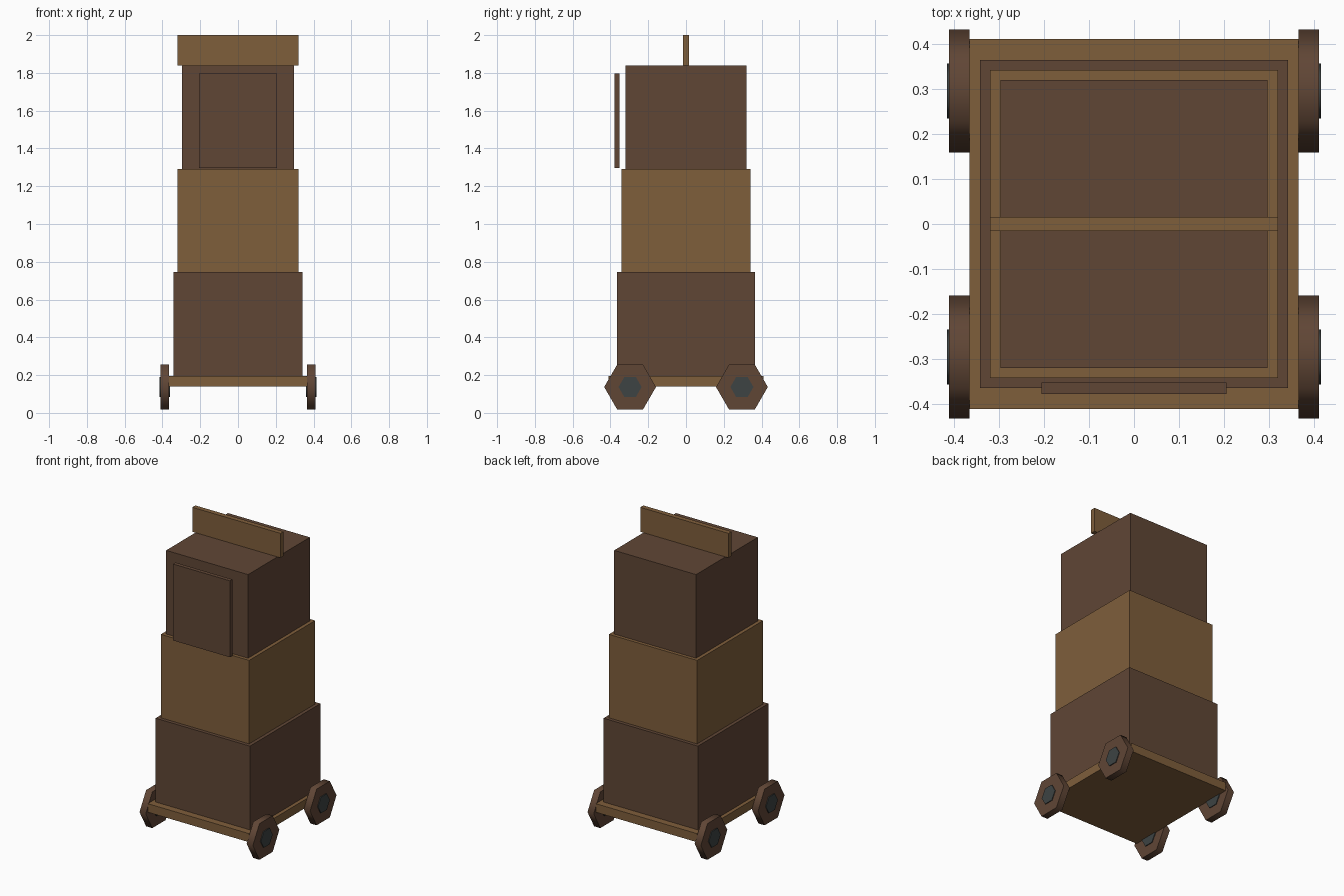
import bpy
import math

cube = bpy.data.objects.get("Cube")
if cube:
    bpy.data.objects.remove(cube, do_unlink=True)


def make_material(name, rgb):
    mat = bpy.data.materials.new(name)
    mat.use_nodes = True
    color = (*rgb, 1.0)
    mat.diffuse_color = color
    for node in mat.node_tree.nodes:
        if node.type == 'BSDF_PRINCIPLED':
            node.inputs["Base Color"].default_value = color
    return mat


dark_wood = make_material("dark wood", (0.117, 0.061, 0.036))
light_wood = make_material("light wood", (0.212, 0.112, 0.044))
iron = make_material("dark iron", (0.047, 0.056, 0.056))


def box(name, half_x, y_range, z_range, mat):
    (y0, y1), (z0, z1) = y_range, z_range
    bpy.ops.mesh.primitive_cube_add(size=1, location=(0, (y0 + y1) / 2, (z0 + z1) / 2))
    obj = bpy.context.object
    obj.name = name
    obj.scale = (half_x * 2, y1 - y0, z1 - z0)
    bpy.ops.object.transform_apply(location=False, rotation=False, scale=True)
    obj.data.materials.append(mat)


def hexagon(name, radius, x_range, side, y, mat):
    # Six-sided disc on a sideways axle, with a corner pointing up
    x0, x1 = x_range
    bpy.ops.mesh.primitive_cylinder_add(
        vertices=6, radius=radius, depth=x1 - x0,
        location=(side * (x0 + x1) / 2, y, AXLE_Z), rotation=(0, math.pi / 2, 0))
    obj = bpy.context.object
    obj.name = name
    bpy.ops.object.transform_apply(location=False, rotation=True, scale=False)
    # Round the tread shading but keep the rims sharp
    bpy.ops.object.shade_smooth_by_angle(angle=math.radians(65))
    obj.data.materials.append(mat)


# Wheeled base and three stacked storeys
box("base_platform", 0.366, (-0.411, 0.411), (0.14, 0.196), light_wood)
box("lower_storey", 0.342, (-0.365, 0.365), (0.196, 0.745), dark_wood)
box("middle_storey", 0.32, (-0.342, 0.342), (0.745, 1.292), light_wood)
box("upper_storey", 0.297, (-0.32, 0.32), (1.292, 1.84), dark_wood)

# Raised front ramp and the plank on the roof
box("front_ramp", 0.206, (-0.378, -0.352), (1.296, 1.797), dark_wood)
box("roof_plank", 0.32, (-0.016, 0.016), (1.84, 2.0), light_wood)

# Wheels with iron hubs
AXLE_Z = 0.137
for side, side_name in ((-1, "right"), (1, "left")):
    for y, end in ((-0.296, "front"), (0.296, "back")):
        hexagon(f"{end}_{side_name}_wheel", 0.137, (0.366, 0.411), side, y, dark_wood)
        hexagon(f"{end}_{side_name}_hub", 0.061, (0.361, 0.416), side, y, iron)
